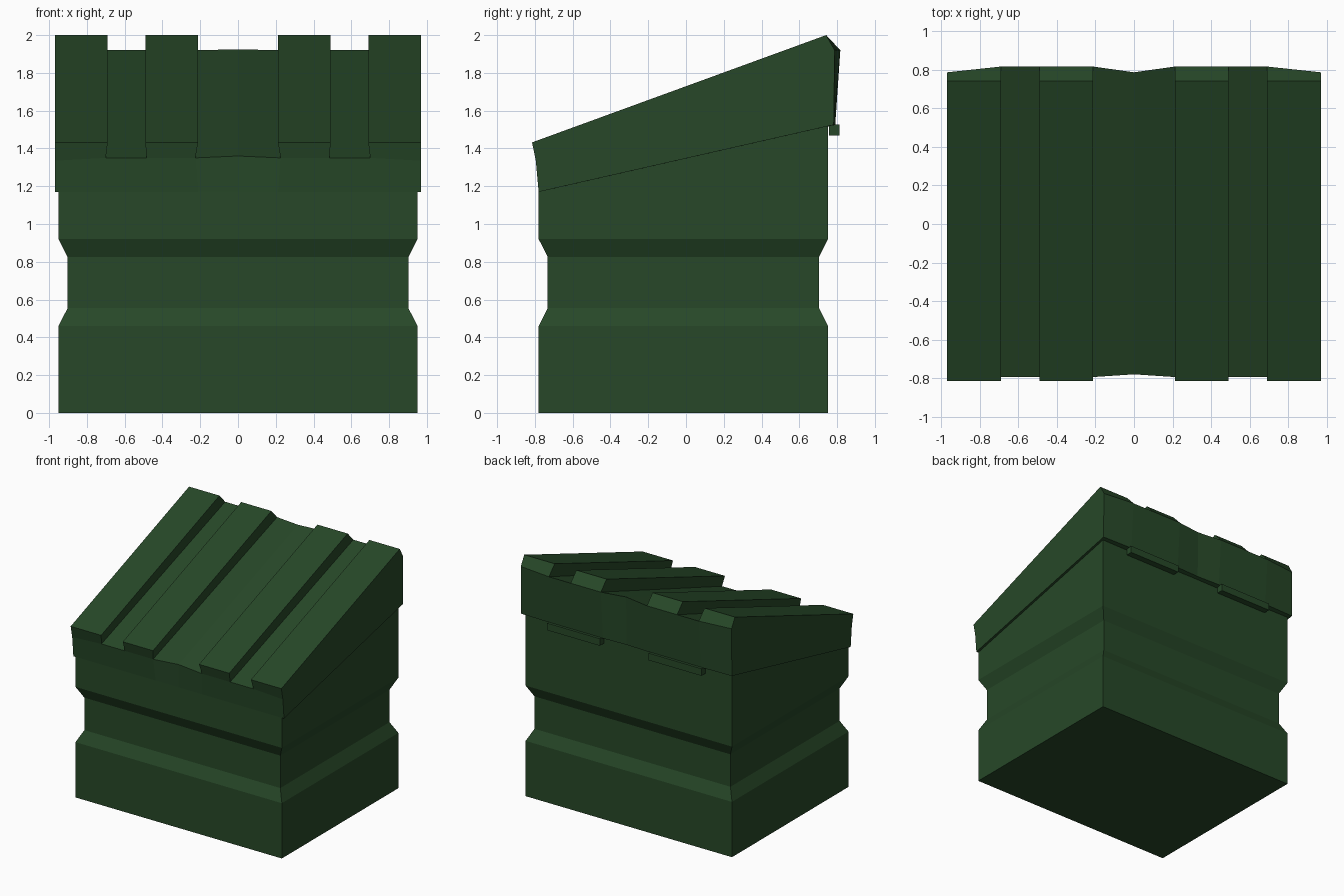
import bpy
import bmesh

cube = bpy.data.objects.get("Cube")
if cube:
    bpy.data.objects.remove(cube, do_unlink=True)

green = bpy.data.materials.new("dark_green")
green.use_nodes = True
color = (0.02, 0.064, 0.021, 1)
green.diffuse_color = color
green.node_tree.nodes["Principled BSDF"].inputs["Base Color"].default_value = color


def loft(name, loops):
    """Skin a row of equal-length closed loops and cap both ends."""
    bm = bmesh.new()
    rings = [[bm.verts.new(p) for p in loop] for loop in loops]
    for a, b in zip(rings, rings[1:]):
        for i in range(len(a)):
            j = (i + 1) % len(a)
            bm.faces.new((a[i], a[j], b[j], b[i]))
    bm.faces.new(rings[0])
    bm.faces.new(rings[-1])
    bmesh.ops.remove_doubles(bm, verts=bm.verts, dist=0.0005)
    bmesh.ops.dissolve_degenerate(bm, edges=bm.edges, dist=0.0001)
    bmesh.ops.recalc_face_normals(bm, faces=bm.faces)
    mesh = bpy.data.meshes.new(name)
    bm.to_mesh(mesh)
    bm.free()
    mesh.materials.append(green)
    obj = bpy.data.objects.new(name, mesh)
    bpy.context.collection.objects.link(obj)
    return obj


def rectangle(x0, x1, y0, y1, z_front, z_back):
    return [(x0, y0, z_front), (x1, y0, z_front), (x1, y1, z_back), (x0, y1, z_back)]


# Bin body: box with a recessed waist and a sloping rim
INSET = 0.048
levels = [(0, 0, 0), (0.46, 0.46, 0), (0.555, 0.555, INSET),
          (0.825, 0.825, INSET), (0.92, 0.92, 0), (1.172, 1.52, 0)]
loft("bin_body", [rectangle(-0.95 + d, 0.95 - d, -0.78 + d, 0.752 - d, zf, zb)
                  for zf, zb, d in levels])


# Lid: cross-sections along x, alternating raised ribs and grooves
def lid_section(x, raised, flare, y_front, z_front, y_back, z_back):
    mid_front = (x + flare, y_front, z_front)
    mid_back = (x, y_back, z_back)
    top_front = (x, -0.815, 1.432) if raised else mid_front
    top_back = (x, 0.742, 2.0) if raised else mid_back
    return [(x, -0.78, 1.17), mid_front, top_front, top_back, mid_back,
            (x, min(y_back - 0.005, 0.79), 1.525)]


side = (-0.795, 1.335, 0.787, 1.92)
rib = (-0.795, 1.35, 0.817, 1.92)
middle = (-0.78, 1.36, 0.787, 1.925)
half = [(0.97, True, 0, side), (0.69, True, 0.01, rib), (0.69, False, 0.01, rib),
        (0.49, False, -0.005, rib), (0.49, True, -0.005, rib),
        (0.212, True, 0.013, rib), (0.212, False, 0.013, rib)]
right = [(-x, r, -f, p) for x, r, f, p in half]
stations = right + [(0, False, 0, middle)] + half[::-1]
loft("ribbed_lid", [lid_section(x, r, f, *p) for x, r, f, p in stations])

# Hinge bars under the rear edge of the lid
for label, x0, x1 in (("left", 0.225, 0.71), ("right", -0.71, -0.225)):
    loft(label + "_hinge_bar", [rectangle(x0, x1, 0.758, 0.812, z, z)
                                for z in (1.468, 1.527)])
